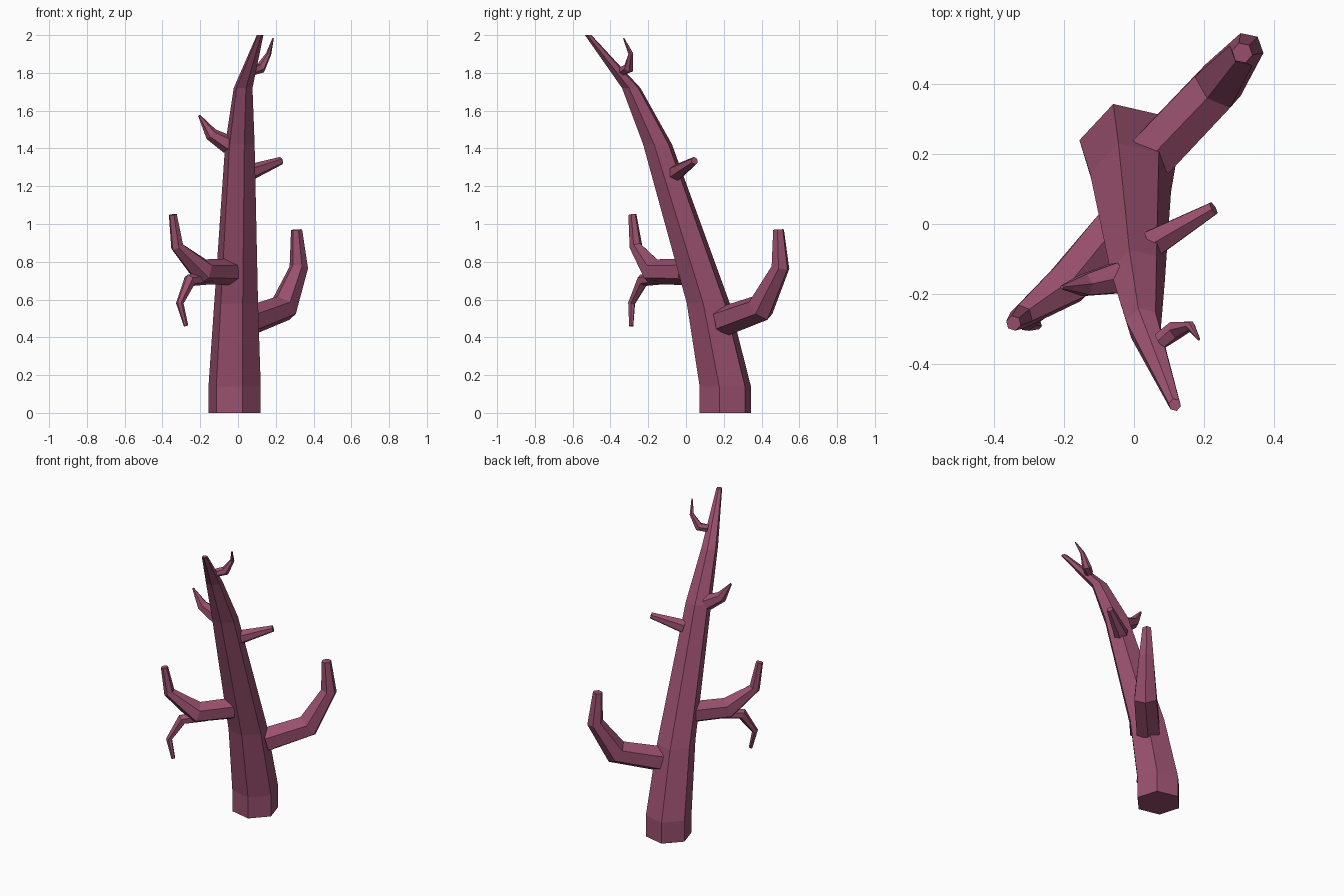
import bpy, math
from mathutils import Vector

if "Cube" in bpy.data.objects:
    bpy.data.objects.remove(bpy.data.objects["Cube"])

bark = bpy.data.materials.new("plum bark")
bark.diffuse_color = (0.32, 0.08, 0.155, 1)
bark.use_nodes = True
bark.node_tree.nodes["Principled BSDF"].inputs["Base Color"].default_value = bark.diffuse_color
SIDES = 6


def skin(name, rings):
    """Loft flat-shaded six-sided rings into a capped limb."""
    verts = [v for ring in rings for v in ring]
    n = len(rings)
    faces = [tuple(reversed(range(SIDES))), tuple((n - 1) * SIDES + i for i in range(SIDES))]
    for r in range(n - 1):
        for i in range(SIDES):
            j = (i + 1) % SIDES
            a, b = r * SIDES, (r + 1) * SIDES
            faces.append((a + i, a + j, b + j, b + i))
    mesh = bpy.data.meshes.new(name)
    mesh.from_pydata(verts, [], faces)
    mesh.materials.append(bark)
    ob = bpy.data.objects.new(name, mesh)
    bpy.context.collection.objects.link(ob)
    return ob


def ring(c, r, u, v, start):
    out = []
    for i in range(SIDES):
        a = start + i * math.tau / SIDES
        out.append(c + r * (math.cos(a) * u + math.sin(a) * v))
    return out


def branch(name, path):
    """Limb along (x, y, z, radius) points, rings mitred at each bend."""
    pts = [Vector(p[:3]) for p in path]
    flat = pts[-1] - pts[0]
    side = Vector((-flat.y, flat.x, 0)).normalized()
    rings = []
    for k, c in enumerate(pts):
        t = Vector()
        if k > 0:
            t += (c - pts[k - 1]).normalized()
        if k < len(pts) - 1:
            t += (pts[k + 1] - c).normalized()
        t.normalize()
        u = (side - t * side.dot(t)).normalized()
        rings.append(ring(c, path[k][3], u, t.cross(u), math.radians(30)))
    return skin(name, rings)


# Leaning trunk with level rings
trunk = [(-0.018, 0.208, 0, 0.142), (-0.018, 0.208, 0.14, 0.142), (-0.01, 0.118, 0.58, 0.119),
         (0.01, -0.15, 1.42, 0.08), (0.027, -0.29, 1.72, 0.051), (0.117, -0.518, 2.0, 0.018)]
X, Y = Vector((1, 0, 0)), Vector((0, 1, 0))
skin("trunk", [ring(Vector(p[:3]), p[3], X, Y, math.radians(47)) for p in trunk])

# Branches, low to high
branch("large_right_branch", [(0.055, 0.2, 0.485, 0.08), (0.24, 0.395, 0.555, 0.078),
                              (0.322, 0.5, 0.77, 0.05), (0.31, 0.49, 0.97, 0.03)])
branch("large_left_branch", [(-0.045, 0.0, 0.747, 0.07), (-0.188, -0.17, 0.747, 0.07),
                             (-0.322, -0.265, 0.88, 0.035), (-0.345, -0.284, 1.05, 0.022)])
branch("drooping_twig", [(-0.15, -0.13, 0.715, 0.035), (-0.255, -0.228, 0.702, 0.035),
                         (-0.308, -0.288, 0.58, 0.02), (-0.275, -0.29, 0.46, 0.012)])
branch("short_right_stub", [(0.055, -0.055, 1.27, 0.045), (0.228, 0.045, 1.335, 0.021)])
branch("upper_left_twig", [(-0.05, -0.155, 1.42, 0.05), (-0.142, -0.175, 1.475, 0.035),
                           (-0.206, -0.181, 1.575, 0.006)])
branch("top_twig", [(0.075, -0.335, 1.812, 0.026), (0.12, -0.303, 1.825, 0.028),
                    (0.162, -0.292, 1.9, 0.014), (0.186, -0.33, 1.983, 0.004)])
